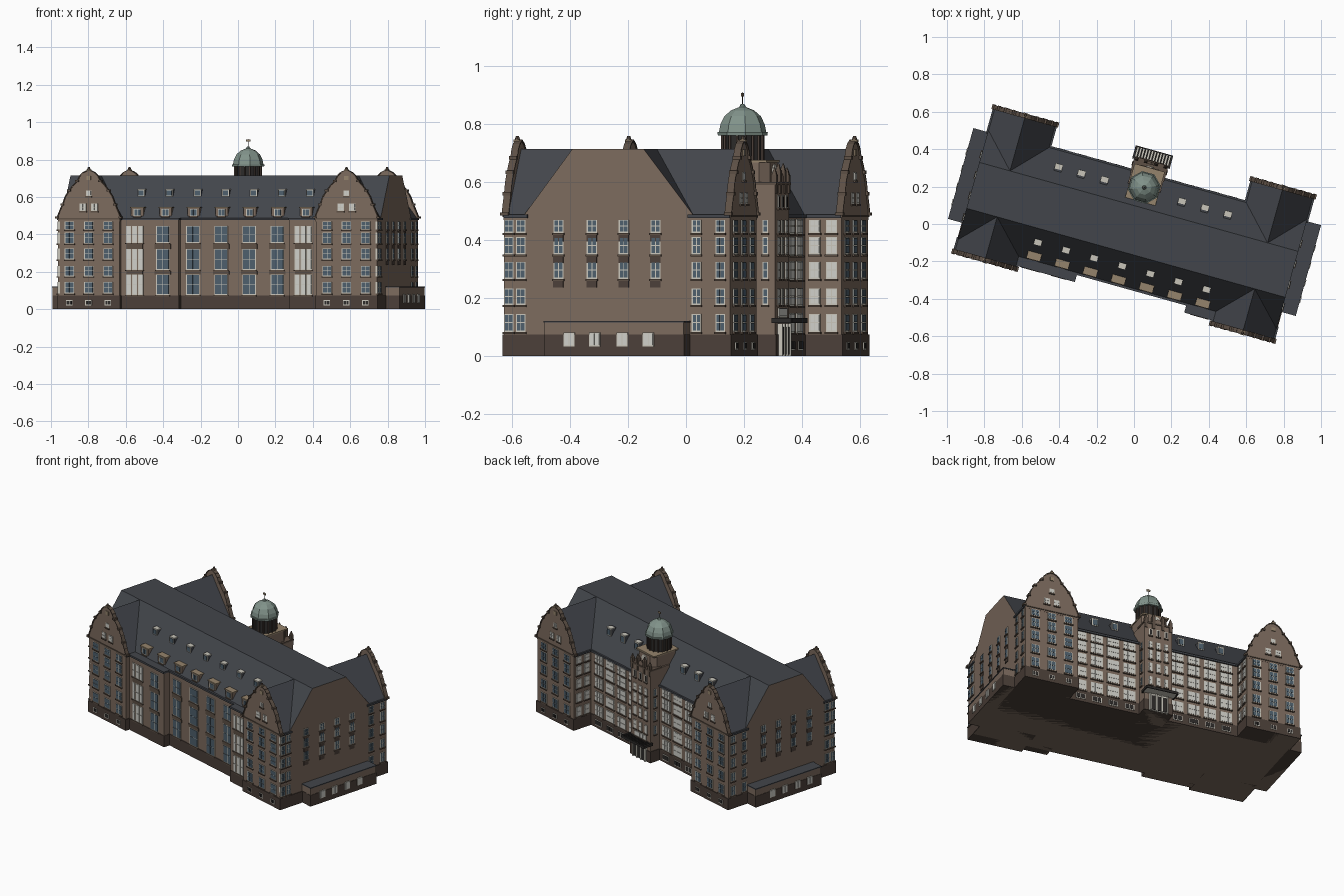
import bpy, bmesh, math
from mathutils import Matrix, Vector

if "Cube" in bpy.data.objects:
    bpy.data.objects.remove(bpy.data.objects["Cube"])

COL = {"wall": (.20, .145, .11), "roof": (.055, .06, .07), "plinth": (.07, .05, .04),
       "glass": (.075, .115, .15), "cream": (.58, .56, .49), "blind": (.62, .62, .58),
       "copper": (.22, .29, .255), "dark": (.025, .023, .022), "trim": (.11, .08, .06),
       "tan": (.30, .23, .15)}
MATS = {}
for k, c in COL.items():
    MATS[k] = bpy.data.materials.new(k)
    MATS[k].diffuse_color = (*c, 1)
KEYS = list(COL)
PARTS = {}


def part(name):
    return PARTS.setdefault(name, bmesh.new())


def prism(name, prof, axis, a0, a1, mat, roof=None):
    """Extrude a 2D profile along u, v or z; upward faces may take a roof material."""
    bm = part(name)
    put = {"u": lambda p, a: (a, p[0], p[1]), "v": lambda p, a: (p[0], a, p[1]),
           "z": lambda p, a: (p[0], p[1], a)}[axis]
    r0 = [bm.verts.new(put(p, a0)) for p in prof]
    r1 = [bm.verts.new(put(p, a1)) for p in prof]
    n = len(prof)
    fs = [bm.faces.new(r0), bm.faces.new(r1)]
    fs += [bm.faces.new((r0[i], r0[(i + 1) % n], r1[(i + 1) % n], r1[i])) for i in range(n)]
    bmesh.ops.recalc_face_normals(bm, faces=fs)
    for f in fs:
        f.normal_update()
        f.material_index = KEYS.index(roof if roof and f.normal.z > .1 else mat)


def box(name, mat, u0, u1, v0, v1, z0, z1, roof=None):
    prism(name, [(u0, v0), (u1, v0), (u1, v1), (u0, v1)], "z", z0, z1, mat, roof)


def wbox(name, mat, ax, s, w, a0, a1, d0, d1, z0, z1):
    """Box mounted on the wall at position w, outward direction s along ax."""
    lo, hi = sorted((w + s * d0, w + s * d1))
    if ax == "v":
        box(name, mat, a0, a1, lo, hi, z0, z1)
    else:
        box(name, mat, lo, hi, a0, a1, z0, z1)


def window(name, ax, s, w, a, z0, z1, width, glass="glass", cols=2, rows=2, sill=True):
    wbox(name, "cream", ax, s, w, a - width / 2, a + width / 2, -.01, .003, z0, z1)
    b = .005
    cw, rh = (width - b) / cols, (z1 - z0 - b) / rows
    g = b if cols * rows == 1 else .003
    for i in range(cols):
        for j in range(rows):
            x, z = a - width / 2 + b + i * cw, z0 + b + j * rh
            wbox(name, glass, ax, s, w, x, x + cw - g, -.005, .005, z, z + rh - g)
    if sill:
        wbox(name, "trim", ax, s, w, a - width / 2 - .003, a + width / 2 + .003, -.005, .008, z0 - .007, z0)


def ring(name, mat, r1, r2, z0, z1, u, v, n=8):
    m = Matrix.Translation((u, v, (z0 + z1) / 2)) @ Matrix.Rotation(math.pi / n, 4, "Z")
    bm = part(name)
    old = set(bm.faces)
    bmesh.ops.create_cone(bm, cap_ends=True, segments=n, radius1=r1, radius2=r2, depth=z1 - z0, matrix=m)
    for f in set(bm.faces) - old:
        f.material_index = KEYS.index(mat)


ROWS = [(.083, .145), (.176, .232), (.266, .325), (.35, .41), (.425, .47)]
TALL = [(.075, .185), (.21, .322), (.355, .446)]
EAVE, TOP, PL = .485, .715, .073
FRONT, BACK, END, WING = -.335, .274, .885, .405

# main block with flat-topped roof
prism("main_block", [(FRONT, 0), (BACK, 0), (BACK, EAVE), (.095, TOP), (-.16, TOP), (FRONT, EAVE)],
      "u", -END, END, "wall", "roof")
box("plinth", "plinth", -END - .004, END + .004, FRONT - .004, BACK + .004, 0, PL)
box("eaves", "roof", -.545, .545, FRONT - .01, FRONT + .01, .476, .488)
box("eaves", "roof", -.545, .545, BACK - .01, BACK + .008, .476, .488)

# front bays of unequal length
for u0, u1 in ((-.55, -.225), (.39, .55)):
    box("front_bay", "wall", u0, u1, -.378, -.3, 0, .476)
    box("plinth", "plinth", u0, u1 + .003, -.382, -.3, 0, PL)
    box("front_bay", "roof", u0 - .004, u1 + .004, -.384, -.3, .476, .488)

# corner wings with curved gables
GAB = [(.172, .47), (.172, .49), (.158, .525), (.142, .56), (.128, .6), (.105, .635),
       (.085, .66), (.06, .685), (.048, .71), (.03, .728), (0, .742)]
for su in (-1, 1):
    c = su * .715
    house = [(c - .17, 0), (c + .17, 0), (c + .17, EAVE), (c, TOP), (c - .17, EAVE)]
    for sv in (-1, 1):
        y = sv * WING
        prism("wing", house, "v", (.085 if sv > 0 else -.15), y, "wall", "roof")
        prism("wing_gable", [(c + p[0], p[1]) for p in GAB] + [(c - p[0], p[1]) for p in GAB[-2::-1]],
              "v", y - sv * .014, y + sv * .001, "wall", "trim")
        box("plinth", "plinth", c - .174, c + .174, *sorted((sv * .2, y + sv * .005)), 0, PL)
        # sloped coping and small step blocks
        for m in (-1, 1):
            for p, q in zip(GAB[1:], GAB[2:]):
                d = (Vector(q) - Vector(p)).normalized()
                n = Vector((d.y, -d.x)) * .005
                prism("gable_coping", [(c + m * p[0], p[1]), (c + m * q[0], q[1]),
                                       (c + m * (q[0] + n.x), q[1] + n.y), (c + m * (p[0] + n.x), p[1] + n.y)],
                      "v", y - sv * .018, y + sv * .007, "trim")
            for gx, gz in (GAB[1], GAB[3], GAB[5], GAB[7]):
                x = c + m * (gx + .004)
                box("gable_block", "trim", x - .009, x + .009, *sorted((y - sv * .018, y + sv * .01)), gz - .006, gz + .006)
            window("gable_windows", "v", sv, y, c + m * .032, .525, .565, .036, "blind")
        window("gable_windows", "v", sv, y, c, .605, .635, .03, "blind", 2, 1)
        box("gable_finial", "tan", c - .011, c + .011, y - .011, y + .011, .738, .748)
        ring("gable_finial", "trim", .009, .005, .748, .76, c, y)
        wbox("gable_medallion", "tan", "v", sv, y, c - .012, c + .012, 0, .006, .69, .712)
        wbox("gable_band", "trim", "v", sv, y, c - .172, c + .172, 0, .005, .48, .487)
        # windows of the gable face
        for k in (-1, 0, 1):
            for z0, z1 in ROWS:
                window("wing_windows", "v", sv, y, c + k * .107, z0, z1, .052)
            window("cellar_windows", "v", sv, y + sv * .005, c + k * .107, .02, .048, .036, "dark", 2, 1, False)
        # outer side windows and eaves
        for v in ((.285, .37) if sv > 0 else (-.388, -.345)):
            for z0, z1 in ROWS:
                window("wing_windows", "u", su, su * END, v, z0, z1, .034)
        v0, v1 = (BACK - .02, y) if sv > 0 else (y, -.32)
        for side in (-1, 1):
            x = c + side * .17
            box("eaves", "roof", x - .008, x + .008, v0, v1, .476, .488)
    for v in (.31, .37):
        for z0, z1 in ROWS:
            window("wing_windows", "u", -su, su * .545, v, z0, z1, .04, "blind")

    # end wall windows with brick panels
    for v in (-.21, -.09, .024, .138):
        for z0, z1 in ROWS[2:]:
            window("end_windows", "u", su, su * END, v, z0, z1, .036)
            wbox("end_panels", "plinth", "u", su, su * END, v - .018, v + .018, -.01, .004, z0 - .03, z0 - .008)

    # low side annex
    lo, hi = sorted((su * .88, su * .962))
    box("side_annex", "wall", lo, hi, -.238, .26, 0, .115)
    box("plinth", "plinth", lo - .002, hi + .002, -.24, .262, 0, PL)
    box("annex_roof", "roof", lo - .003, hi + .003, -.241, .263, .115, .121)
    for v in (-.15, -.058, .04, .134):
        window("annex_windows", "u", su, su * .964, v, .032, .08, .04, "blind", 2, 1, False)

    # rear facade windows
    for a in (.155, .26, .365, .47):
        for z0, z1 in ROWS:
            window("rear_windows", "v", 1, BACK, su * a, z0 - .004, z1 + .003, .076, "blind", 3)
        window("cellar_windows", "v", 1, BACK + .004, su * a, .018, .052, .06, "dark", 2, 1, False)
    for a in (.215, .343, .47):
        box("rear_skylight", "roof", su * a - .02, su * a + .02, .13, .198, .58, .63)
        window("rear_skylight", "v", 1, .198, su * a, .582, .628, .038, "glass", 1, 1, False)
        box("rear_skylight", "cream", su * a - .021, su * a + .021, .172, .202, .628, .633)

# front facade windows, dormers and skylights
for k in range(-3, 4):
    a = k * .156
    w = -.378 if k in (-3, -2, 3) else FRONT
    white = abs(k) == 3
    for z0, z1 in TALL:
        if white:
            for o in (-.034, 0, .034):
                window("front_windows", "v", -1, w, a + o, z0, z1, .028, "blind", 1, 2)
        else:
            window("front_windows", "v", -1, w, a, z0, z1, .074, "glass", 2, 2)
    for z0, z1 in ((.185, .203), (.322, .348)):
        wbox("front_panels", "trim", "v", -1, w, a - .045, a + .045, -.01, .003, z0, z1)
    box("front_dormer", "wall", a - .034, a + .034, -.325, -.25, .48, .54)
    box("front_dormer", "tan", a - .038, a + .038, -.33, -.245, .54, .546)
    window("front_dormer", "v", -1, -.325, a, .497, .535, .04, "glass", 2, 1)
    box("front_skylight", "roof", a - .02, a + .02, -.245, -.18, .6, .64)
    window("front_skylight", "v", -1, -.245, a, .602, .64, .038, "glass", 1, 1, False)
    box("front_skylight", "cream", a - .021, a + .021, -.249, -.218, .638, .643)

# rear tower
box("tower", "wall", -.09, .09, .2, .345, 0, .595)
box("plinth", "plinth", -.094, .094, .2, .349, 0, PL)
prism("tower_top", [(-.08, .145), (-.05, .115), (.05, .115), (.08, .145), (.08, .285), (.05, .315),
                    (-.05, .315), (-.08, .285)], "z", .5, .668, "wall")
box("tower_cornice", "tan", -.084, .084, .125, .312, .668, .677)
box("tower_cornice", "trim", -.094, .094, .26, .35, .59, .6)
for a in (-.08, -.03, .03, .08):
    h = .625 if abs(a) > .05 else .64
    box("tower_pinnacle", "trim", a - .009, a + .009, .33, .35, .56, h)
    ring("tower_pinnacle", "trim", .012, .002, h, h + .025, a, .34, 4)
prism("tower_crest", [(-.03, .595), (.03, .595), (.02, .62), (0, .632), (-.02, .62)], "v", .33, .344, "wall", "trim")
for a in (-.05, 0, .05):
    for z0, z1 in ROWS[1:]:
        window("tower_windows", "v", 1, .345, a, z0, z1, .026, "blind", 1, 2)
    window("tower_windows", "v", 1, .345, a, .51, .555, .022, "dark", 1, 1)
for s in (-1, 1):
    for z0, z1 in ROWS[1:]:
        window("tower_windows", "u", s, s * .09, .31, z0, z1, .02, "glass", 1, 2)

# clock face
bm = part("clock")
bmesh.ops.create_cone(bm, cap_ends=True, segments=16, radius1=.022, radius2=.022, depth=.008,
                      matrix=Matrix.Translation((0, .316, .64)) @ Matrix.Rotation(math.pi / 2, 4, "X"))
for f in bm.faces:
    f.material_index = KEYS.index("cream")

# lantern drum, dome and vane
CU, CV = 0, .203
ring("lantern", "dark", .07, .07, .67, .765, CU, CV)
for i in range(16):
    t = math.tau * i / 16
    ring("lantern_post", "plinth", .005, .005, .677, .765, CU + .071 * math.cos(t), CV + .071 * math.sin(t), 4)
ring("dome_rim", "copper", .086, .088, .762, .774, CU, CV)
PROF = [(.082, .774), (.077, .8), (.063, .828), (.04, .848), (.012, .859), (.006, .87)]
for (r1, z0), (r2, z1) in zip(PROF, PROF[1:]):
    ring("dome", "copper", r1, r2, z0, z1, CU, CV)
ring("vane", "dark", .002, .002, .865, .91, CU, CV, 6)
box("vane", "tan", CU - .012, CU + .012, CV - .002, CV + .002, .896, .908)

# entrance with slatted canopy
box("entrance", "cream", -.06, .06, .34, .354, 0, .112)
box("entrance", "dark", -.05, .05, .34, .357, .005, .1)
for a in (-.055, -.018, .018, .055):
    box("entrance_post", "cream", a - .004, a + .004, .352, .362, 0, .112)
for s in (-1, 1):
    box("canopy", "dark", s * .1 - .004, s * .1 + .004, .335, .406, .114, .13)
for v in (.336, .402):
    box("canopy", "dark", -.102, .102, v, v + .006, .114, .13)
for i in range(13):
    a = -.096 + i * .016
    box("canopy_slats", "dark", a - .004, a + .004, .338, .404, .122, .13)
box("canopy_panel", "cream", -.098, .098, .338, .404, .116, .12)
window("entrance_window", "v", 1, .345, 0, .132, .166, .11, "blind", 4, 1)

# finish objects, turned on the plot
TURN = Matrix.Rotation(math.radians(-15.6), 4, "Z")
for name, bm in PARTS.items():
    bm.transform(TURN)
    me = bpy.data.meshes.new(name)
    used = sorted({f.material_index for f in bm.faces})
    for f in bm.faces:
        f.material_index = used.index(f.material_index)
    for i in used:
        me.materials.append(MATS[KEYS[i]])
    bm.to_mesh(me)
    bm.free()
    bpy.context.collection.objects.link(bpy.data.objects.new(name, me))

for m in bpy.data.materials:
    if m.users and not m.is_grease_pencil:
        m.use_nodes = True
        m.node_tree.nodes["Principled BSDF"].inputs["Base Color"].default_value = m.diffuse_color
